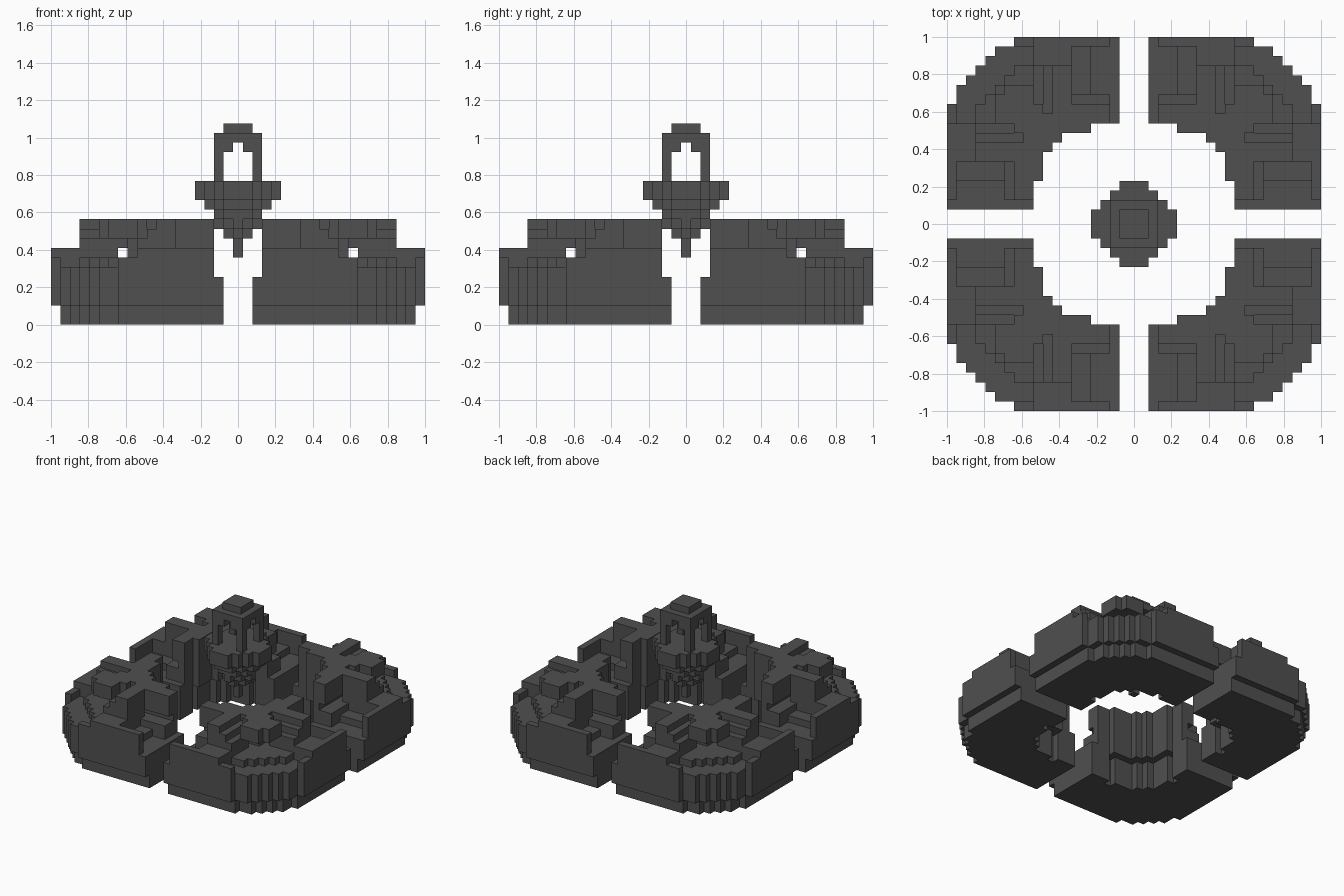
import bpy, bmesh

cube = bpy.data.objects.get("Cube")
if cube:
    bpy.data.objects.remove(cube)

U = 2 / 39  # edge of one block

stone = bpy.data.materials.new("dark grey stone")
stone.use_nodes = True
GREY = (0.08, 0.08, 0.08, 1)
stone.diffuse_color = GREY
stone.node_tree.nodes["Principled BSDF"].inputs["Base Color"].default_value = GREY


def build(name, cells, mirror=False):
    """Make one object from the outer faces of a set of grid blocks."""
    bm = bmesh.new()
    corners = {}

    def corner(p):
        if p not in corners:
            corners[p] = bm.verts.new(((p[0] - 0.5) * U, (p[1] - 0.5) * U, p[2] * U))
        return corners[p]

    for cell in cells:
        for axis in range(3):
            for side in (0, 1):
                near = list(cell)
                near[axis] += 2 * side - 1
                if tuple(near) in cells:
                    continue
                ring = []
                for s, t in ((0, 0), (1, 0), (1, 1), (0, 1)):
                    p = list(cell)
                    p[axis] += side
                    p[(axis + 1) % 3] += s
                    p[(axis + 2) % 3] += t
                    ring.append(corner(tuple(p)))
                bm.faces.new(ring if side else ring[::-1])
    bmesh.ops.dissolve_limit(bm, angle_limit=0.01, verts=bm.verts[:], edges=bm.edges[:])
    mesh = bpy.data.meshes.new(name)
    bm.to_mesh(mesh)
    bm.free()
    mesh.materials.append(stone)
    obj = bpy.data.objects.new(name, mesh)
    bpy.context.collection.objects.link(obj)
    if mirror:
        mod = obj.modifiers.new("four quarters", "MIRROR")
        mod.use_axis = (True, True, False)
        mod.use_mirror_merge = False


# Rounded outer and inner outlines of the ring
OUTER = {13: 18, 14: 18, 15: 17, 16: 16, 17: 15, 18: 14, 19: 12}
INNER = {5: 10, 6: 10, 7: 10, 8: 9, 9: 8, 10: 5}


def in_outer(i, j):
    return i <= 19 and j <= OUTER.get(i, 19)


def in_inner(i, j):
    return j >= INNER.get(i, 11 if i < 5 else 2)


def height(a, b):
    """Top of the ring; a is the smaller grid index and b the larger."""
    if a == 2:                       # low ledge beside the gap
        return 5
    if b == 19:                      # outer wall
        return 8 if a <= 10 else 7
    if a <= 6:                       # inner pillar, step and sunken court
        if b <= 12:
            return 11
        if b == 13:
            return 7
        return 5 if a <= 4 else 6
    if a <= 10:                      # tall block, stairs and rear terrace
        if b >= 17:
            return 8
        if a >= 9 and b >= a + 3:
            return 19 - a
        return 11
    if b <= 11:                      # inner corner
        return 11
    return 7 if in_outer(a + 2, b + 2) else 6


# Ring quarter
ring = set()
for i in range(2, 20):
    for j in range(2, 20):
        if not (in_outer(i, j) and in_inner(i, j)):
            continue
        for z in range(height(min(i, j), max(i, j))):
            if z < 2 and not (in_outer(i + 1, j) and in_outer(i, j + 1)):
                continue             # recessed foot
            if z < 4 and min(i, j) >= 5 and not in_inner(i - 1, j - 1):
                continue             # undercut inner rim
            if z == 7 and 12 in (i, j):
                continue             # slot behind the pillars
            ring.add((i, j, z))

# Corner canopy reaching out over the low corner
ring |= {(i, j, z) for i in range(11, 15) for j in range(11, 15)
         for z in (9, 10) if i + j < 28}
build("ring_quarters", ring, mirror=True)


def disc(rows, z0, z1):
    """Stepped disc; rows give the half width at each distance from the middle."""
    n = len(rows) - 1
    return {(x, y, z) for y in range(-n, n + 1)
            for x in range(-rows[abs(y)], rows[abs(y)] + 1)
            for z in range(z0, z1)}


# Hanging spike and round plate
spike = disc([0], 7, 9) | disc([1, 0], 9, 10) | disc([2, 1, 0], 10, 11)
spike |= disc([2, 2, 1], 11, 12)
build("hanging_plate", spike | disc([3, 3, 2, 1], 12, 13) | disc([4, 4, 3, 2, 1], 13, 15))

# Open lantern on the plate
lantern = {(x, y, z) for x in (-2, 2) for y in (-2, 2) for z in range(15, 18)}
lantern |= {c for c in disc([2, 2, 2], 18, 19) if c[0] and c[1]}
lantern |= disc([2, 2, 2], 19, 20) | disc([1, 1], 20, 21)
build("lantern", lantern)
